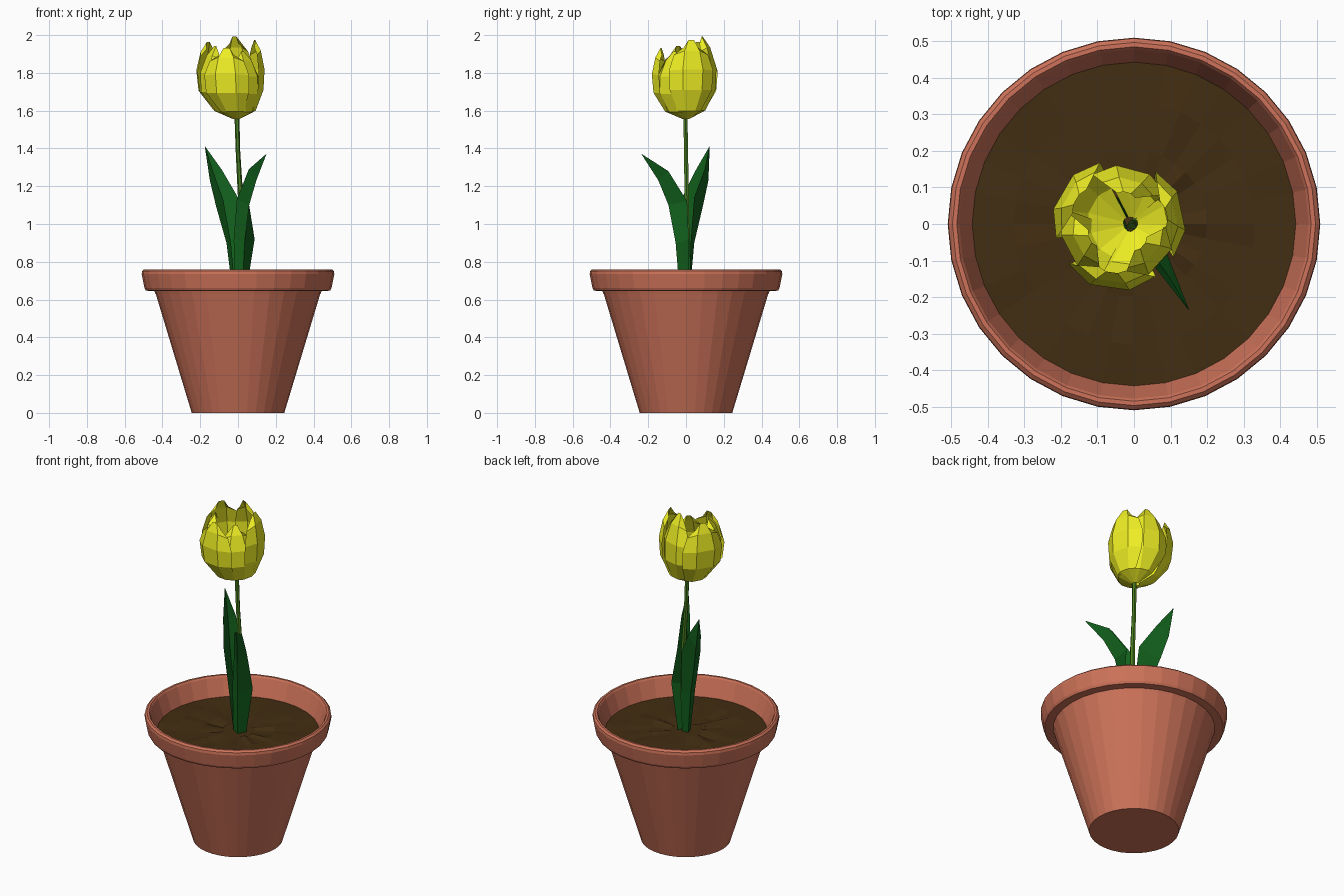
import bpy, math, random
from mathutils import Vector

if "Cube" in bpy.data.objects:
    bpy.data.objects.remove(bpy.data.objects["Cube"])

random.seed(4)


def material(name, rgb):
    m = bpy.data.materials.new(name)
    m.diffuse_color = (*rgb, 1)
    m.use_nodes = True
    m.node_tree.nodes["Principled BSDF"].inputs["Base Color"].default_value = m.diffuse_color
    return m


TERRACOTTA = material("terracotta", (0.61, 0.17, 0.10))
SOIL = material("soil", (0.055, 0.027, 0.006))
STEM = material("stem_green", (0.07, 0.22, 0.015))
LEAF = material("leaf_green", (0.006, 0.12, 0.012))
YELLOW = material("petal_yellow", (0.85, 0.85, 0.018))


def make(name, verts, faces, mat):
    me = bpy.data.meshes.new(name)
    me.from_pydata(verts, [], faces)
    me.validate()
    ob = bpy.data.objects.new(name, me)
    bpy.context.collection.objects.link(ob)
    me.materials.append(mat)
    return ob


def grid_faces(rows, cols, wrap=False):
    n = cols if wrap else cols - 1
    return [(r * cols + c, r * cols + (c + 1) % cols,
             (r + 1) * cols + (c + 1) % cols, (r + 1) * cols + c)
            for r in range(rows - 1) for c in range(n)]


def ring(radius, z, n):
    return [(radius * math.cos(2 * math.pi * i / n),
             radius * math.sin(2 * math.pi * i / n), z) for i in range(n)]


# Pot: lathed wall with a rolled rim, closed bottom, open top
N = 32
profile = [(0.245, 0), (0.44, 0.645), (0.488, 0.647), (0.495, 0.66), (0.51, 0.735),
           (0.508, 0.75), (0.497, 0.76), (0.485, 0.76), (0.478, 0.75), (0.437, 0.63)]
pot_verts = [v for r, z in profile for v in ring(r, z, N)]
pot = make("pot", pot_verts,
           grid_faces(len(profile), N, True) + [tuple(range(N - 1, -1, -1))], TERRACOTTA)

# Soil: gently uneven disc
soil_verts = []
for r in (0.443, 0.33, 0.2, 0.09):
    soil_verts += [(x, y, z + (0 if r > 0.4 else random.uniform(-0.006, 0.01)))
                   for x, y, z in ring(r, 0.648, N)]
make("soil", soil_verts, grid_faces(4, N, True) + [tuple(range(3 * N, 4 * N))], SOIL)

# Stem: slim bent hexagonal tube
path = [(0.005, 0, 0.63, 0.018), (0.018, 0.004, 0.9, 0.016), (0.013, 0.004, 1.15, 0.014),
        (0.0, 0, 1.38, 0.012), (-0.006, -0.003, 1.58, 0.013)]
stem_verts = [(x + a, y + b, z) for x, y, z, r in path for a, b, _ in ring(r, 0, 6)]
make("stem", stem_verts, grid_faces(len(path), 6, True), STEM)


# Leaves: blades folded along the midrib; rows give (left, midrib, right) as (out, across, up)
def leaf(name, tip_dir, rows):
    u = Vector((*tip_dir, 0)).normalized()
    v = Vector((abs(u.y), abs(u.x), 0))
    verts = [u * o + v * a + Vector((0, 0, z)) for row in rows for o, a, z in row]
    make(name, verts, grid_faces(len(rows), 3), LEAF)


leaf("leaf_tall", (-0.175, 0.125), [
    [(0.00, -0.025, 0.64), (0.035, 0, 0.64), (0.0, 0.02, 0.64)],
    [(0.01, -0.05, 0.9), (0.075, 0, 0.9), (0.0, 0.03, 0.9)],
    [(0.05, -0.065, 1.13), (0.145, 0.005, 1.09), (0.025, 0.035, 1.14)],
    [(0.13, -0.04, 1.27), (0.19, 0.01, 1.23), (0.125, 0.03, 1.285)],
    [(0.214, -0.001, 1.41), (0.216, 0, 1.41), (0.214, 0.001, 1.41)]])
leaf("leaf_short", (0.15, -0.235), [
    [(0.00, -0.025, 0.64), (0.04, 0, 0.64), (0.01, 0.045, 0.64)],
    [(0.005, -0.03, 0.92), (0.065, 0, 0.9), (0.035, 0.082, 0.92)],
    [(0.02, -0.02, 1.13), (0.11, 0, 1.1), (0.025, 0.05, 1.12)],
    [(0.13, -0.015, 1.29), (0.175, 0.003, 1.23), (0.13, 0.03, 1.28)],
    [(0.278, -0.001, 1.37), (0.28, 0, 1.37), (0.278, 0.001, 1.37)]])


# Petals: cupped strips around a slightly leaning flower axis
# each row: height fraction, radius, half angle in degrees
PETAL = [(0.0, 0.02, 30), (0.10, 0.11, 36), (0.36, 0.172, 43),
         (0.62, 0.18, 43), (0.86, 0.158, 36), (1.0, 0.128, 17)]


def petal(name, angle, top, scale, lean):
    verts = []
    for t, r, half in PETAL:
        shift = -0.01 - 0.032 * min(1, t / 0.4)
        for k in (-1, -0.4, 0.4, 1):
            a = math.radians(angle + k * half)
            rr = r * scale * (1 - 0.05 * k * k) - lean * t ** 3
            drop = 0.045 * k * k * t ** 4
            verts.append((shift + rr * math.cos(a), rr * math.sin(a),
                          1.557 + t * (top - 1.557) - drop))
    make(name, verts, grid_faces(len(PETAL), 4), YELLOW)


for i, (angle, top) in enumerate([(-98, 1.94), (12, 1.98), (150, 1.97)]):
    petal(f"outer_petal_{i + 1}", angle, top, 1.02, -0.005)
for i, (angle, top) in enumerate([(-42, 1.92), (75, 2.0), (208, 1.95)]):
    petal(f"inner_petal_{i + 1}", angle, top, 0.94, 0.03)
